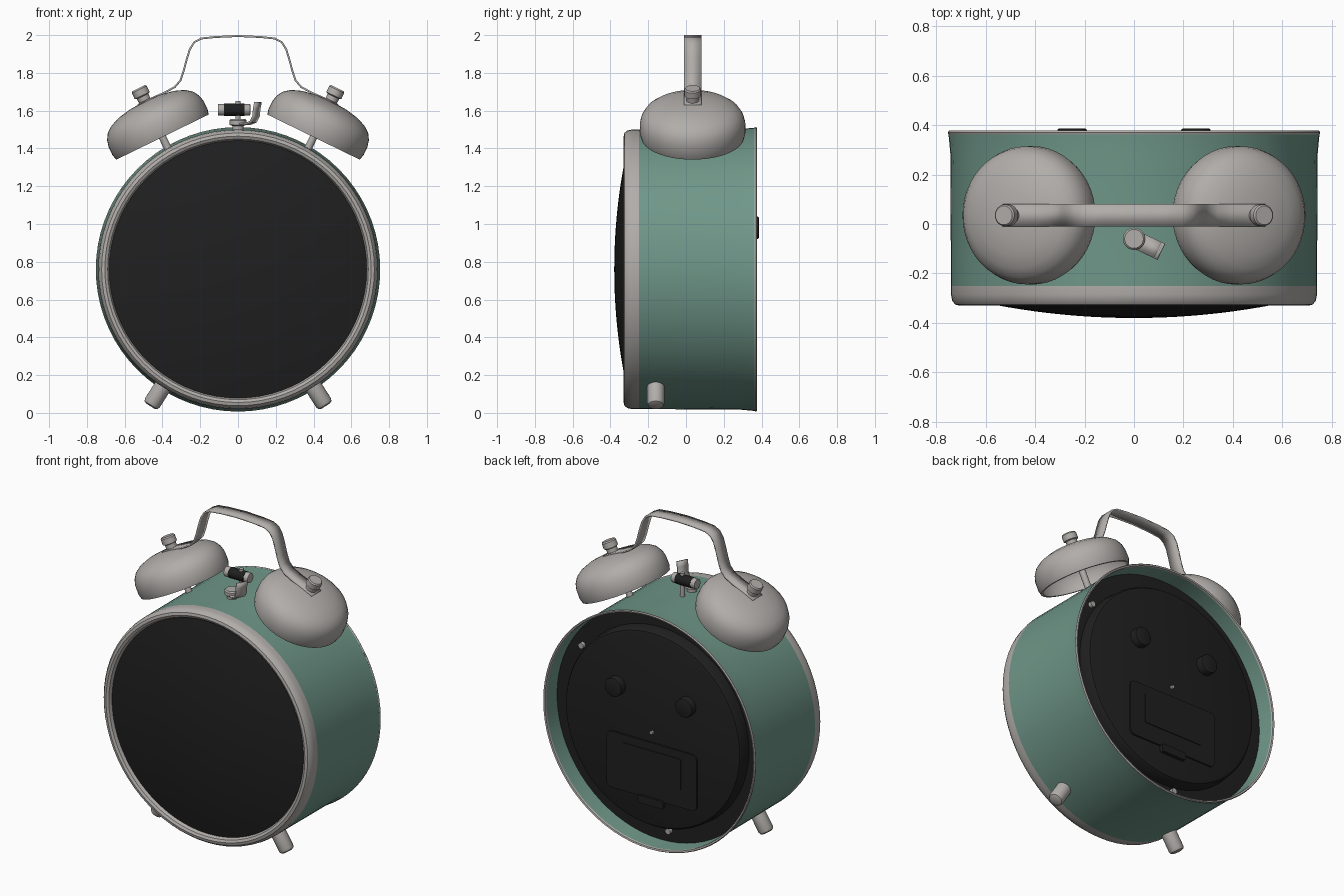
import bpy, bmesh, math
from mathutils import Vector

if "Cube" in bpy.data.objects:
    bpy.data.objects.remove(bpy.data.objects["Cube"], do_unlink=True)


def material(name, rgb):
    m = bpy.data.materials.new(name)
    m.use_nodes = True
    m.diffuse_color = (*rgb, 1)
    m.node_tree.nodes["Principled BSDF"].inputs["Base Color"].default_value = (*rgb, 1)
    return m


GREEN = material("sage green", (0.16, 0.31, 0.25))
METAL = material("warm grey metal", (0.44, 0.42, 0.40))
BLACK = material("soft black", (0.014, 0.014, 0.014))

CENTRE = Vector((0, 0, 0.76))
BACKWARD = Vector((0, 1, 0))
UP = Vector((0, 0, 1))


def finish(name, bm, mat, angle=35):
    bmesh.ops.recalc_face_normals(bm, faces=bm.faces)
    me = bpy.data.meshes.new(name)
    bm.to_mesh(me)
    bm.free()
    me.materials.append(mat)
    ob = bpy.data.objects.new(name, me)
    bpy.context.collection.objects.link(ob)
    bpy.ops.object.select_all(action="DESELECT")
    ob.select_set(True)
    bpy.context.view_layer.objects.active = ob
    bpy.ops.object.shade_smooth_by_angle(angle=math.radians(angle))
    return ob


def lathe(name, profile, origin, axis, mat, steps=32, closed=False):
    """Turn a (radius, distance along axis) profile round an axis."""
    bm = bmesh.new()
    pts = profile + profile[:1] if closed else profile
    verts = [bm.verts.new((r, 0, h)) for r, h in pts]
    edges = [bm.edges.new(pair) for pair in zip(verts, verts[1:])]
    bmesh.ops.spin(bm, geom=verts + edges, cent=(0, 0, 0), axis=(0, 0, 1),
                   angle=math.tau, steps=steps, use_duplicate=False)
    bmesh.ops.remove_doubles(bm, verts=bm.verts, dist=1e-5)
    quat = axis.to_track_quat("Z", "Y")
    for v in bm.verts:
        v.co = quat @ v.co + origin
    return finish(name, bm, mat)


def rod(name, start, end, r, mat, bevel=0.0, steps=24):
    h = (end - start).length
    prof = [(0, 0), (r, 0), (r, h - bevel), (r - bevel * 0.3, h - bevel * 0.3),
            (r - bevel, h), (0, h)]
    return lathe(name, prof, start, end - start, mat, steps)


def strip(name, path, side, thickness, mat):
    """Bent metal band: a path swept sideways and thickened."""
    bm = bmesh.new()
    rows = [(bm.verts.new(p - side), bm.verts.new(p + side)) for p in path]
    for (a, b), (c, d) in zip(rows, rows[1:]):
        bm.faces.new((a, b, d, c))
    ob = finish(name, bm, mat, 50)
    mod = ob.modifiers.new("thickness", "SOLIDIFY")
    mod.thickness = thickness
    mod.offset = 0
    return ob


def box(name, centre, size, mat, bevel):
    bm = bmesh.new()
    bmesh.ops.create_cube(bm, size=1)
    for v in bm.verts:
        v.co = Vector(a * b for a, b in zip(v.co, size)) + Vector(centre)
    # round the corners that run front to back
    edges = [e for e in bm.edges
             if abs((e.verts[0].co - e.verts[1].co).normalized().y) > 0.9]
    bmesh.ops.bevel(bm, geom=edges, offset=bevel, segments=4, profile=0.5,
                    affect="EDGES")
    return finish(name, bm, mat)


# Case: thin drum with a slight flare at the open back
lathe("case", [(0.70, -0.25), (0.74, -0.25), (0.742, 0.28), (0.75, 0.365),
               (0.738, 0.365), (0.732, 0.25), (0.70, 0.25)],
      CENTRE, BACKWARD, GREEN, 72, True)
lathe("back_rim", [(0.75, 0.362), (0.753, 0.37), (0.748, 0.377),
                   (0.739, 0.374), (0.737, 0.362)],
      CENTRE, BACKWARD, METAL, 72, True)

# Front: rounded bezel and bulging dark glass
bezel = [(0.74, -0.25), (0.74, -0.285), (0.735, -0.31), (0.722, -0.326),
         (0.705, -0.33), (0.69, -0.322), (0.682, -0.305), (0.68, -0.25)]
lathe("bezel", bezel, CENTRE, BACKWARD, METAL, 72, True)
glass = [(0.69 * i / 12, -0.38 + 0.08 * (i / 12) ** 2) for i in range(13)]
lathe("glass", glass, CENTRE, BACKWARD, BLACK, 72)

# Back plate with a raised middle
lathe("back_plate", [(0, 0.34), (0.60, 0.34), (0.615, 0.335), (0.625, 0.32),
                     (0.63, 0.262), (0.735, 0.26)],
      CENTRE, BACKWARD, BLACK, 72)
box("battery_cover", (0, 0.343, 0.50), (0.64, 0.014, 0.36), BLACK, 0.035)
box("battery_cover_inset", (0, 0.35, 0.53), (0.42, 0.01, 0.20), BLACK, 0.01)
box("battery_latch", (0, 0.348, 0.305), (0.18, 0.03, 0.05), BLACK, 0.012)
rod("reset_pin", Vector((0, 0.33, 0.745)), Vector((0, 0.355, 0.745)), 0.011, METAL)
for i, degrees in enumerate((34, -96)):
    a = math.radians(degrees)
    p = CENTRE + Vector((0.66 * math.cos(a), 0.25, 0.66 * math.sin(a)))
    rod(f"screw_{i + 1}", p, p + BACKWARD * 0.035, 0.018, METAL)

# Bells, feet and setting knobs, one of each per side
outer = [(0.272, 0), (0.28, 0.03), (0.279, 0.08), (0.27, 0.115), (0.25, 0.147),
         (0.215, 0.173), (0.16, 0.194), (0.09, 0.207), (0, 0.212)]
inner = [(r * 0.95, h * 0.94) for r, h in reversed(outer)]
tilt = math.radians(26)
for side, s in (("left", 1), ("right", -1)):
    axis = Vector((s * math.sin(tilt), 0, math.cos(tilt)))
    base = Vector((s * 0.40, 0.035, 1.46))
    lathe(f"bell_{side}", outer + inner, base, axis, METAL, 48, True)
    rod(f"bell_post_{side}", base - axis * 0.14, base + axis * 0.21, 0.02, METAL)
    lathe(f"bell_nut_{side}", [(0, 0.2), (0.032, 0.2), (0.034, 0.24), (0.044, 0.245),
                               (0.044, 0.28), (0.038, 0.288), (0, 0.288)],
          base, axis, METAL, 24)

    out = Vector((s * 0.54, 0, -0.842))
    foot = CENTRE + Vector((0, -0.16, 0))
    rod(f"foot_{side}", foot + out * 0.70, foot + out * 0.86, 0.046, METAL, 0.02)

    knob = Vector((s * 0.25, 0.33, 0.98))
    rod(f"setting_knob_{side}", knob, knob + BACKWARD * 0.056, 0.06, BLACK, 0.008)

# Carrying handle: half the path, mirrored
half = [(0.53, 1.63), (0.47, 1.66), (0.39, 1.695), (0.335, 1.725), (0.305, 1.76),
        (0.288, 1.81), (0.272, 1.87), (0.255, 1.925), (0.232, 1.962), (0.195, 1.982),
        (0.12, 1.99), (0, 1.995)]
path = [Vector((-x, 0.035, z)) for x, z in half]
path += [Vector((x, 0.035, z)) for x, z in reversed(half[:-1])]
strip("handle", path, Vector((0, 0.046, 0)), 0.01, METAL)

# Hammer between the bells
rod("hammer_rod", Vector((0, 0.035, 1.48)), Vector((0, 0.035, 1.65)), 0.014, METAL)
hammer = Vector((-0.02, 0.035, 1.605))
along = Vector((1, 0, 0))
rod("hammer_head", hammer - along * 0.085, hammer + along * 0.085, 0.031, METAL, 0.005)
rod("hammer_band", hammer - along * 0.055, hammer + along * 0.055, 0.033, BLACK)

# Alarm stop lever in front of the hammer
pivot = Vector((0, -0.06, 1.48))
lathe("lever_pivot", [(0, 0), (0.03, 0), (0.03, 0.04), (0.045, 0.045), (0.045, 0.068),
                      (0.038, 0.075), (0, 0.075)], pivot, UP, METAL, 24)
reach = Vector((0.9, -0.43, 0))
lever = [(0, 0.05), (0.06, 0.05), (0.09, 0.062), (0.106, 0.09), (0.11, 0.13), (0.118, 0.165)]
strip("stop_lever", [pivot + reach * d + UP * h for d, h in lever],
      Vector((0.43, 0.9, 0)) * 0.036, 0.01, METAL)
